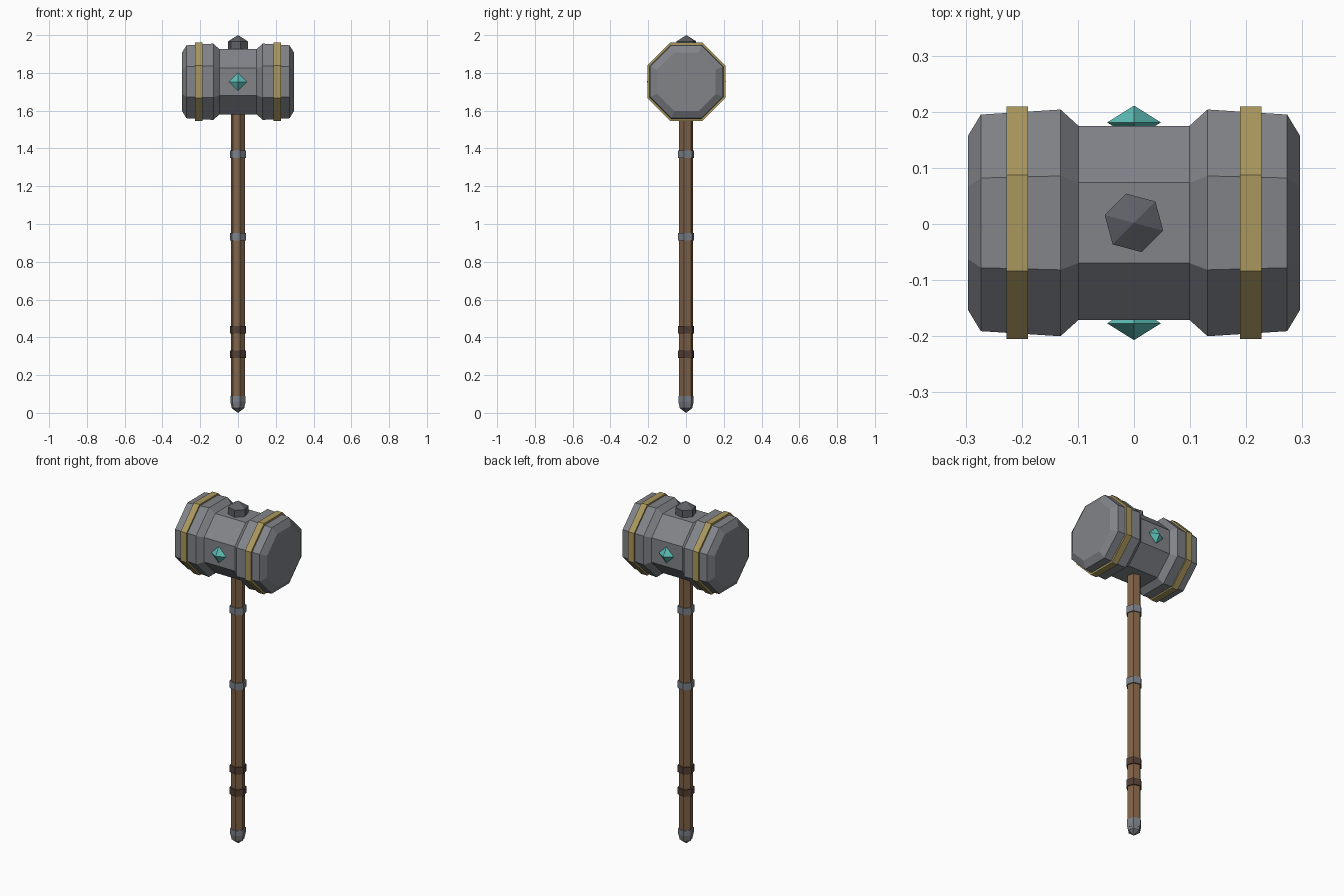
import bpy, bmesh, math
from mathutils import Matrix

if "Cube" in bpy.data.objects:
    bpy.data.objects.remove(bpy.data.objects["Cube"], do_unlink=True)


def material(name, rgb):
    m = bpy.data.materials.new(name)
    m.use_nodes = True
    m.diffuse_color = (*rgb, 1)
    m.node_tree.nodes["Principled BSDF"].inputs["Base Color"].default_value = (*rgb, 1)
    return m


STONE = material("grey steel", (0.22, 0.23, 0.25))
DARK = material("dark steel", (0.115, 0.12, 0.14))
GOLD = material("dull gold", (0.40, 0.31, 0.11))
WOOD = material("brown wood", (0.22, 0.125, 0.065))
LEATHER = material("dark leather", (0.085, 0.05, 0.035))
IRON = material("light iron", (0.20, 0.22, 0.25))
GEM = material("teal gem", (0.11, 0.52, 0.47))

HEAD_Z = 1.753
TO_X = Matrix.Rotation(math.pi / 2, 4, "Y")


def lathe(name, profile, sides, turn, mat, place=Matrix()):
    """Sweep (radius, height) points into a flat-sided closed solid."""
    bm = bmesh.new()
    rings = []
    for r, h in profile:
        if r == 0:
            rings.append([bm.verts.new((0, 0, h))])
            continue
        angles = [math.radians(turn) + math.tau * i / sides for i in range(sides)]
        rings.append([bm.verts.new((r * math.cos(a), r * math.sin(a), h)) for a in angles])
    for a, b in zip(rings, rings[1:]):
        for i in range(sides):
            j = (i + 1) % sides
            quad = [a[i % len(a)], a[j % len(a)], b[j % len(b)], b[i % len(b)]]
            bm.faces.new(list(dict.fromkeys(quad)))
    for ring in (rings[0], rings[-1]):
        if len(ring) > 1:
            bm.faces.new(ring)
    bmesh.ops.recalc_face_normals(bm, faces=bm.faces)
    bm.transform(place)
    mesh = bpy.data.meshes.new(name)
    bm.to_mesh(mesh)
    bm.free()
    mesh.materials.append(mat)
    ob = bpy.data.objects.new(name, mesh)
    bpy.context.collection.objects.link(ob)
    return ob


# Octagonal head lying along x, profile given as flat-to-centre distances
octa = 1 / math.cos(math.pi / 8)
half = [(0.155, 0.296), (0.193, 0.273), (0.202, 0.131), (0.173, 0.099)]
profile = [(r * octa, -x) for r, x in half] + [(r * octa, x) for r, x in reversed(half)]
head_place = Matrix.Translation((0, 0.002, HEAD_Z)) @ TO_X
lathe("hammer_head", profile, 8, 22.5, STONE, head_place)

# Gold bands and gems, one per side
for side, word in ((1, "left"), (-1, "right")):
    r = 0.207 * octa
    x = 0.208 * side
    lathe(word + "_band", [(r, x - 0.019), (r, x + 0.019)], 8, 22.5, GOLD, head_place)
for side, word in ((-1, "front"), (1, "back")):
    place = Matrix.Translation((0, 0.002 + 0.179 * side, HEAD_Z)) @ Matrix.Rotation(math.pi / 2, 4, "X")
    lathe(word + "_gem", [(0, -0.03), (0.048, 0), (0, 0.03)], 4, 0, GEM, place)

# Finial on top of the head
top = Matrix.Translation((0, 0.002, 0))
lathe("finial", [(0.054, 1.90), (0.054, 1.967), (0, 2.0)], 6, 45, DARK, top)

# Six-sided handle with its rings and pommel
lathe("handle", [(0.038, 0.04), (0.038, 1.62)], 6, 45, WOOD)
for name, z, mat in (("lower_wrap", 0.31, LEATHER), ("upper_wrap", 0.44, LEATHER),
                     ("lower_ring", 0.932, IRON), ("upper_ring", 1.37, IRON)):
    lathe(name, [(0.045, z - 0.02), (0.045, z + 0.02)], 6, 45, mat)
lathe("pommel", [(0, 0), (0.034, 0.025), (0.042, 0.06), (0.042, 0.09)], 6, 45, IRON)
